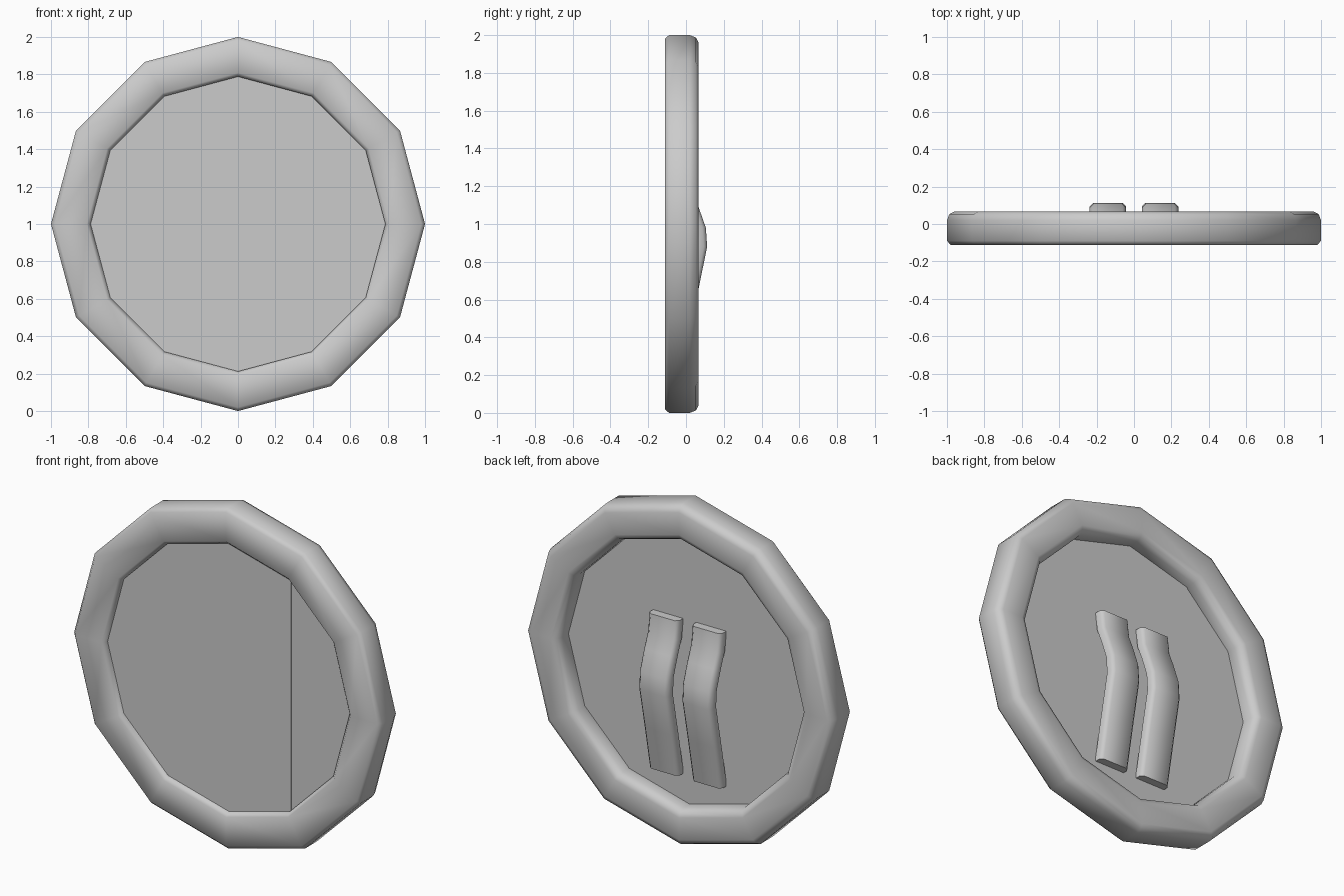
import bpy, bmesh, math

if "Cube" in bpy.data.objects:
    bpy.data.objects.remove(bpy.data.objects["Cube"])

grey = bpy.data.materials.new("plain_grey")
grey.diffuse_color = (0.6, 0.6, 0.6, 1)
grey.use_nodes = True
grey.node_tree.nodes["Principled BSDF"].inputs["Base Color"].default_value = grey.diffuse_color


def make_object(name, bm, smooth_angle=None):
    bmesh.ops.recalc_face_normals(bm, faces=bm.faces)
    mesh = bpy.data.meshes.new(name)
    bm.to_mesh(mesh)
    bm.free()
    mesh.materials.append(grey)
    ob = bpy.data.objects.new(name, mesh)
    bpy.context.collection.objects.link(ob)
    if smooth_angle:
        bpy.ops.object.select_all(action='DESELECT')
        ob.select_set(True)
        bpy.context.view_layer.objects.active = ob
        bpy.ops.object.shade_smooth_by_angle(angle=math.radians(smooth_angle))
    return ob


def bridge(bm, rings, closed):
    """Join successive rings of vertices; cap the ends when not closed."""
    verts = [[bm.verts.new(p) for p in ring] for ring in rings]
    n = len(verts[0])
    for i in range(len(verts) if closed else len(verts) - 1):
        a, b = verts[i], verts[(i + 1) % len(verts)]
        for j in range(n):
            k = (j + 1) % n
            bm.faces.new((a[j], a[k], b[k], b[j]))
    if not closed:
        bm.faces.new(verts[0])
        bm.faces.new(verts[-1])


# Twelve-sided rim: bevelled (radius, depth) profile swept around the y axis
profile = [(0.98, -0.112), (1.0, -0.09), (1.0, 0.02), (0.987, 0.053), (0.96, 0.066),
           (0.83, 0.066), (0.803, 0.053), (0.788, 0.02), (0.788, -0.09), (0.808, -0.112)]
bm = bmesh.new()
bridge(bm, [[(r * math.cos(i * math.pi / 6), y, 1 + r * math.sin(i * math.pi / 6))
             for r, y in profile] for i in range(12)], True)
make_object("rim", bm, 60)

# Four boards filling the rim, with very slight steps between them
boards = [("board_left_outer", (120, 150, 180, 210, 240), -0.083, -0.036),
          ("board_left_inner", (90, 120, 240, 270), -0.081, -0.034),
          ("board_right_inner", (90, 60, 300, 270), -0.079, -0.034),
          ("board_right_outer", (60, 30, 0, -30, -60), -0.077, -0.036)]
for name, angles, front, back in boards:
    bm = bmesh.new()
    bridge(bm, [[(0.8 * math.cos(math.radians(a)), y, 1 + 0.8 * math.sin(math.radians(a)))
                 for a in angles] for y in (front, back)], False)
    make_object(name, bm)

# Two arm straps on the back, bowed away from the boards
path = [(0.38, 0.012), (0.64, 0.063), (0.88, 0.112), (0.98, 0.105),
        (1.10, 0.063), (1.18, 0.03), (1.29, 0.016)]
half, chamfer, thick = 0.097, 0.018, 0.052
section = [(-half, -thick), (half, -thick), (half, -chamfer), (half - chamfer, 0),
           (chamfer - half, 0), (-half, -chamfer)]
for name, cx in (("strap_left", -0.14), ("strap_right", 0.14)):
    bm = bmesh.new()
    bridge(bm, [[(cx + x, y + d, z) for x, d in section] for z, y in path], False)
    make_object(name, bm, 50)
